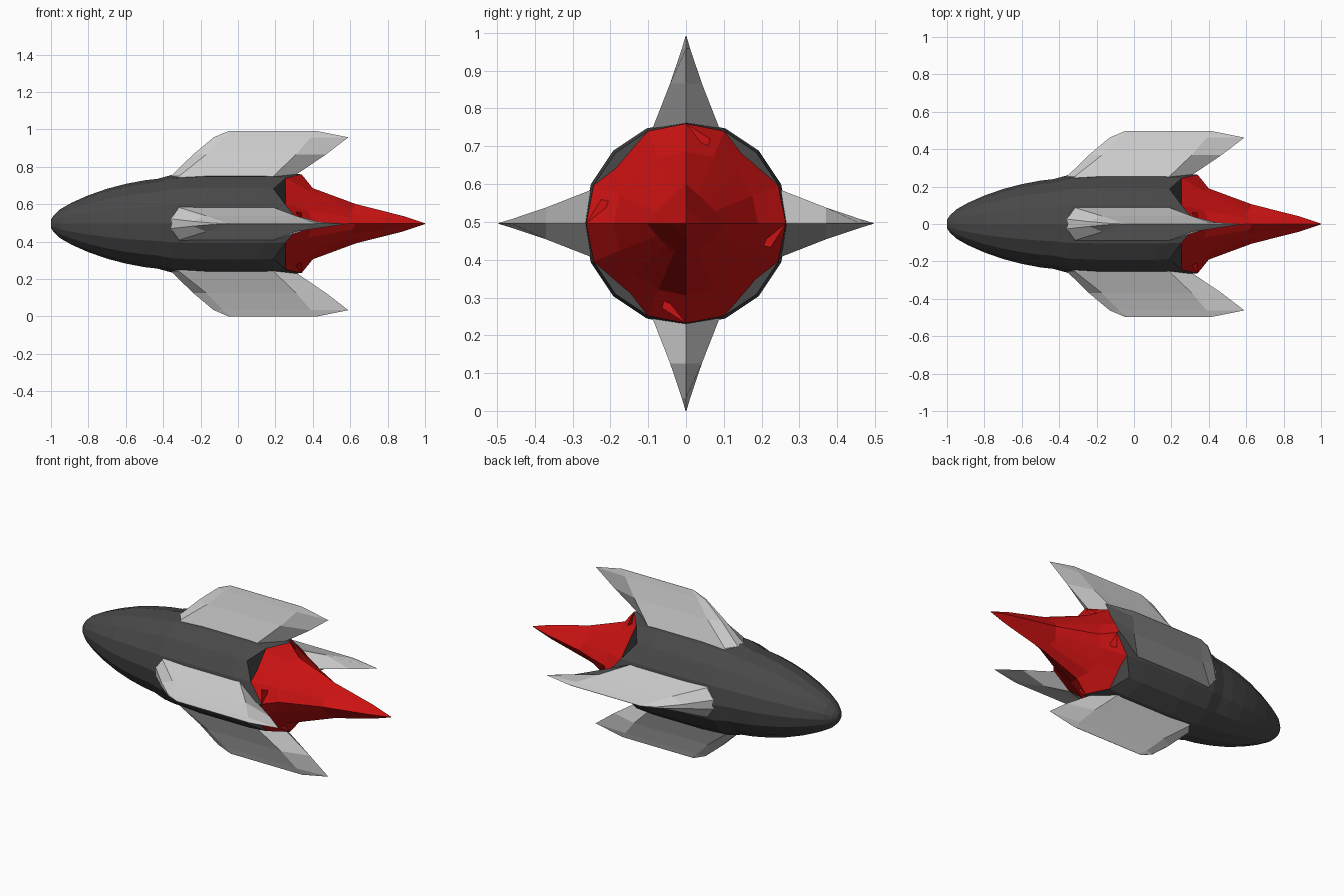
import bpy, math
from mathutils import Matrix

if "Cube" in bpy.data.objects:
    bpy.data.objects.remove(bpy.data.objects["Cube"])

CZ = 0.496   # height of the long axis
N = 16       # sides of the hull


def make(name, verts, faces, color=None):
    me = bpy.data.meshes.new(name)
    me.from_pydata(verts, [], faces)
    ob = bpy.data.objects.new(name, me)
    bpy.context.collection.objects.link(ob)
    if color:
        mat = bpy.data.materials.new(name + "_paint")
        mat.diffuse_color = (*color, 1)
        mat.use_nodes = True
        mat.node_tree.nodes["Principled BSDF"].inputs["Base Color"].default_value = mat.diffuse_color
        me.materials.append(mat)
    return ob


def skin(rings):
    """Join equal-sized rings with quads and cap both ends."""
    n = len(rings[0])
    verts = [p for ring in rings for p in ring]
    faces = [tuple(reversed(range(n)))]
    for k in range(len(rings) - 1):
        for i in range(n):
            j = (i + 1) % n
            faces.append((k * n + i, k * n + j, k * n + n + j, k * n + n + i))
    faces.append(tuple(range(len(verts) - n, len(verts))))
    return verts, faces


def hull_ring(axis, diag, square):
    """Ring whose (x, radius) varies from the fin directions (axis) to the
    diagonals (diag); square=1 pulls it into a diamond section."""
    pts = []
    for i in range(N):
        a = 2 * math.pi * i / N
        t = abs(math.sin(2 * a))
        u = t ** 1.6
        x = axis[0] + (diag[0] - axis[0]) * u
        r = axis[1] + (diag[1] - axis[1]) * t
        r *= 1 - square * (1 - 1 / (abs(math.cos(a)) + abs(math.sin(a))))
        pts.append((x, r * math.cos(a), CZ + r * math.sin(a)))
    return pts


# Dark hull, ending in a scalloped rear edge
profile = [(-1, .022), (-.985, .045), (-.95, .078), (-.89, .112), (-.8, .152),
           (-.7, .187), (-.6, .213), (-.5, .232), (-.43, .24), (-.35, .262),
           (-.17, .272)]
rim = hull_ring((.34, .264), (.19, .264), 0)
mid = hull_ring((.19, .272), (.1, .272), 0)
hull_rings = [hull_ring(p, p, 0) for p in profile] + [mid, rim]
make("hull", *skin(hull_rings), color=(.065, .065, .065))

# Red pointed tail, turning from round to a diamond section
tail_rings = [rim,
              hull_ring((.40, .19), (.36, .20), .15),
              hull_ring((.63, .105), (.60, .105), .9),
              hull_ring((.88, .042), (.88, .042), 1),
              hull_ring((1.0, .002), (1.0, .002), 1)]
make("tail_cone", *skin(tail_rings), color=(.6, .006, .006))

# Four wedge fins: radius, leading x, front shoulder, rear shoulder, trailing x, half width
sections = [(.20, -.36, -.32, .16, .22, .10),
            (.255, -.358, -.315, .19, .30, .087),
            (.37, -.24, -.17, .31, .47, .042),
            (.462, -.13, -.08, .39, .59, .011),
            (.496, -.05, -.03, .40, .42, .001)]


def fin_ring(r, x0, x1, x2, x3, w):
    return [(x0, -w * .3, r), (x1, -w, r), (x2, -w, r), (x3, 0, r),
            (x2, w, r), (x1, w, r), (x0, w * .3, r)]


for i, side in enumerate(("upper", "right", "lower", "left")):
    fin = make(side + "_fin", *skin([fin_ring(*s) for s in sections]))
    fin.data.transform(Matrix.Translation((0, 0, CZ)) @
                       Matrix.Rotation(i * math.pi / 2, 4, 'X'))
